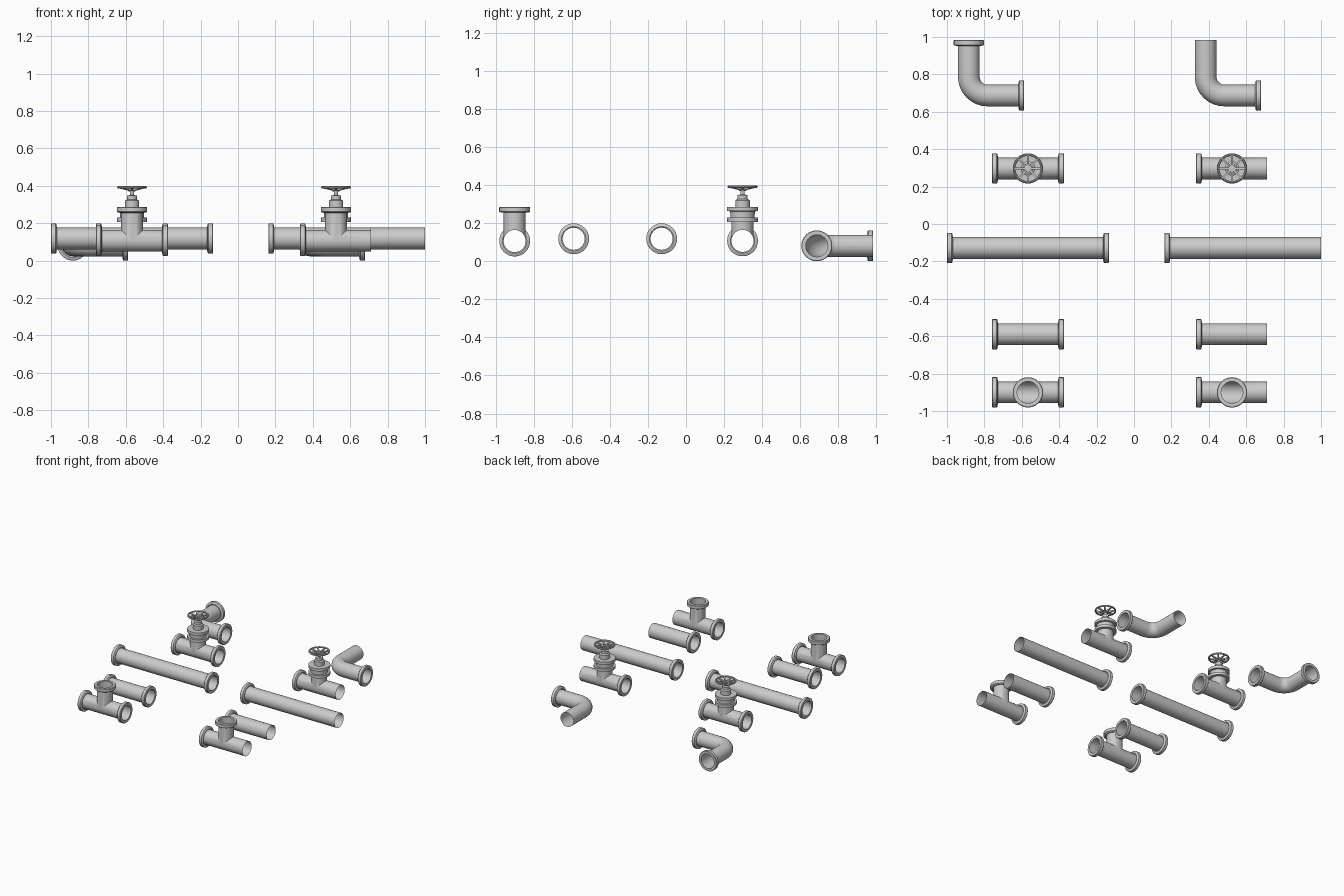
import bpy, bmesh, math
from mathutils import Vector, Matrix

if "Cube" in bpy.data.objects:
    bpy.data.objects.remove(bpy.data.objects["Cube"])

N = 32          # sides of every round part
R = 0.058       # pipe radius
FR = 0.081      # flange radius
FT = 0.028      # flange thickness


def finish(name, bm, loc):
    bmesh.ops.remove_doubles(bm, verts=bm.verts, dist=1e-5)
    for f in bm.faces:
        f.smooth = True
    for e in bm.edges:
        e.smooth = len(e.link_faces) == 2 and e.calc_face_angle(0) < math.radians(35)
    me = bpy.data.meshes.new(name)
    bm.to_mesh(me)
    bm.free()
    ob = bpy.data.objects.new(name, me)
    ob.location = loc
    bpy.context.collection.objects.link(ob)
    return ob


def bridge(bm, rings, loop=False):
    vr = [[bm.verts.new(p) for p in ring] for ring in rings]
    pairs = list(zip(vr, vr[1:])) + ([(vr[-1], vr[0])] if loop else [])
    for a, b in pairs:
        n = len(a)
        for i in range(n):
            j = (i + 1) % n
            bm.faces.new((a[i], a[j], b[j], b[i]))
    return vr


def circle(r, h, M, n=N):
    return [M @ Vector((r * math.cos(2 * math.pi * i / n), r * math.sin(2 * math.pi * i / n), h))
            for i in range(n)]


def lathe(bm, profile, M=Matrix(), loop=False, n=N):
    return bridge(bm, [circle(max(r, 1e-4), h, M, n) for r, h in profile], loop)


def facing(point, direction):
    q = Vector(direction).to_track_quat('Z', 'Y')
    return Matrix.Translation(point) @ q.to_matrix().to_4x4()


def flange(bm, point, direction):
    # ring whose outer face lies at the point, facing along direction
    prof = [(R, 0), (R, -FT), (R + 0.006, -FT - 0.003), (FR - 0.003, -FT),
            (FR, -FT + 0.003), (FR, -0.003), (FR - 0.003, 0)]
    lathe(bm, prof, facing(point, direction), loop=True)


def straight(bm, a, b, both):
    lathe(bm, [(R, a), (R, b)], facing((0, 0, 0), (1, 0, 0)))
    flange(bm, (a, 0, 0), (-1, 0, 0))
    if both:
        flange(bm, (b, 0, 0), (1, 0, 0))


def junction(bm, a, b, top, both):
    # main pipe in two halves, mitred around the branch pipe
    ang = [2 * math.pi * i / N for i in range(N)]
    for s, end in ((-1, a), (1, b)):
        inner = [(s * R * max(math.cos(t), 0), s * R * math.sin(t), R * math.cos(t)) for t in ang]
        outer = [(end, p[1], p[2]) for p in inner]
        bridge(bm, [outer, inner])
    low = [(R * math.cos(t), R * math.sin(t), R * abs(math.cos(t))) for t in ang]
    bridge(bm, [low, [(p[0], p[1], top) for p in low]])
    flange(bm, (a, 0, 0), (-1, 0, 0))
    if both:
        flange(bm, (b, 0, 0), (1, 0, 0))


def elbow(bm, both):
    L, B = 0.296, 0.1
    path = [((L, 0, 0), (-1, 0, 0))]
    for k in range(9):
        t = math.pi / 2 * k / 8
        path.append(((B - B * math.sin(t), B - B * math.cos(t), 0),
                     (-math.cos(t), math.sin(t), 0)))
    path.append(((0, L, 0), (0, 1, 0)))
    rings = []
    for p, d in path:
        d, p, z = Vector(d), Vector(p), Vector((0, 0, 1))
        side = d.cross(z)
        rings.append([p + R * (math.cos(2 * math.pi * i / N) * side + math.sin(2 * math.pi * i / N) * z)
                      for i in range(N)])
    bridge(bm, rings)
    flange(bm, (L, 0, 0), (1, 0, 0))
    if both:
        flange(bm, (0, L, 0), (0, 1, 0))


def bonnet(bm):
    # bolted flanges, bonnet steps and stem
    lathe(bm, [(R, 0.1), (FR, 0.1), (FR, 0.122), (0.064, 0.122), (0.064, 0.138), (0.066, 0.155),
               (FR, 0.157), (FR, 0.179), (0.038, 0.179), (0.038, 0.213), (0.033, 0.217),
               (0.027, 0.219), (0.027, 0.24), (0.011, 0.243), (0.011, 0.285), (0, 0.285)])


def handwheel(bm):
    # rim
    rim = [(0.0735 + 0.0065 * math.cos(t), 0.284 + 0.0065 * math.sin(t))
           for t in [2 * math.pi * k / 8 for k in range(8)]]
    lathe(bm, rim, loop=True)
    # hub
    lathe(bm, [(0, 0.262), (0.018, 0.262), (0.021, 0.268), (0.019, 0.28), (0, 0.282)], n=16)
    # sloping spokes
    for k in range(8):
        rot = Matrix.Rotation(2 * math.pi * k / 8, 4, 'Z')
        a, b = Vector((0.012, 0, 0.271)), Vector((0.073, 0, 0.284))
        d = b - a
        M = rot @ facing(a, d)
        bridge(bm, [[M @ Vector((x * w, y * w, h)) for x, y in
                     ((-1, -1), (1, -1), (1, 1), (-1, 1))]
                    for w, h in ((0.006, 0), (0.0045, d.length))])


# left column has flanges on both ends, right column keeps one end plain
for label, both, dx in (("flanged", True, 0.0), ("plain", False, 1.091)):
    bm = bmesh.new()
    straight(bm, 0, 0.866 if both else 0.838, both)
    finish(label + "_long_pipe", bm, (-1 if both else 0.162, -0.128, 0.118))

    a, b = -0.192, 0.192 if both else 0.188
    x = -0.567 + dx
    bm = bmesh.new()
    straight(bm, a, b, both)
    finish(label + "_short_pipe", bm, (x, -0.59, 0.118))

    bm = bmesh.new()
    junction(bm, a, b, 0.18, both)
    flange(bm, (0, 0, 0.18), (0, 0, 1))
    finish(label + "_tee", bm, (x, -0.9, 0.106))

    valve_at = (x, 0.297, 0.107)
    for part, build in (("valve_body", lambda m: junction(m, a, b, 0.1, both)),
                        ("valve_bonnet", bonnet), ("valve_handwheel", handwheel)):
        bm = bmesh.new()
        build(bm)
        finish(label + "_" + part, bm, valve_at)

    bm = bmesh.new()
    elbow(bm, both)
    finish(label + "_elbow", bm, (-0.883 if both else 0.383, 0.687, 0.081))
